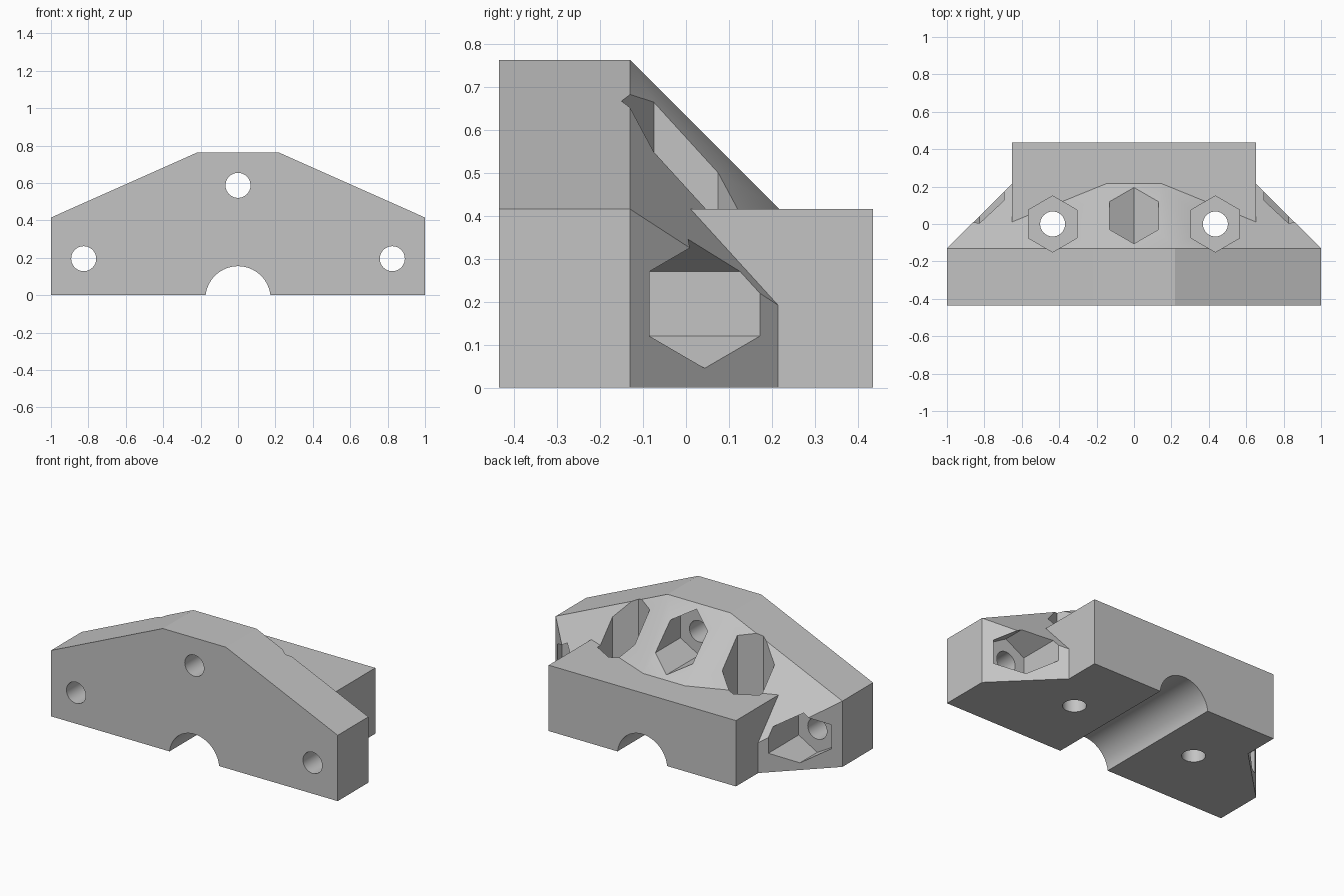
import bpy, bmesh, math
from mathutils import Matrix, Vector

if "Cube" in bpy.data.objects:
    bpy.data.objects.remove(bpy.data.objects["Cube"], do_unlink=True)

FRONT, SHOULDER, TAPER_END, BACK = -0.435, -0.13, 0.217, 0.435
BOLT, NUT = 0.067, 0.15


def make_object(name, bm):
    bmesh.ops.recalc_face_normals(bm, faces=bm.faces[:])
    mesh = bpy.data.meshes.new(name)
    bm.to_mesh(mesh)
    bm.free()
    obj = bpy.data.objects.new(name, mesh)
    bpy.context.collection.objects.link(obj)
    return obj


def prism(name, start, radius, length, sides, along_y):
    """Prism growing from start, upward or toward the back."""
    bm = bmesh.new()
    turn = Matrix.Rotation(-math.pi / 2, 4, 'X') if along_y else Matrix()
    place = Matrix.Translation(start) @ turn @ Matrix.Translation((0, 0, length / 2))
    bmesh.ops.create_cone(bm, cap_ends=True, segments=sides, radius1=radius,
                          radius2=radius, depth=length, matrix=place)
    return make_object(name, bm)


def combine(target, tool, operation):
    mod = target.modifiers.new(tool.name, 'BOOLEAN')
    mod.operation, mod.solver, mod.object = operation, 'EXACT', tool
    bpy.context.view_layer.objects.active = target
    bpy.ops.object.modifier_apply(modifier=mod.name)
    bpy.data.objects.remove(tool, do_unlink=True)


# Plate with a bevelled rear: hull of three mirrored cross-sections
bm = bmesh.new()
wide = [(1, 0), (1, 0.415), (0.22, 0.762)]
narrow = [(0.65, 0), (0.65, 0.19), (0.145, 0.415)]
for y, section in ((FRONT, wide), (SHOULDER, wide), (TAPER_END, narrow)):
    for x, z in section:
        for side in (-1, 1):
            bm.verts.new((side * x, y, z))
bmesh.ops.convex_hull(bm, input=bm.verts[:])
bmesh.ops.dissolve_limit(bm, angle_limit=0.01, verts=bm.verts[:], edges=bm.edges[:])
bracket = make_object("clamp_bracket", bm)

# Rear block
bm = bmesh.new()
bmesh.ops.create_cube(bm, size=1)
bmesh.ops.scale(bm, vec=(1.306, BACK + 0.2, 0.415), verts=bm.verts[:])
bmesh.ops.translate(bm, vec=Vector((0, (BACK - 0.2) / 2, 0.2075)), verts=bm.verts[:])
combine(bracket, make_object("rear_block", bm), 'UNION')

# Rod channel along the underside
combine(bracket, prism("rod_channel", (0, -1, -0.019), 0.174, 2, 64, True), 'DIFFERENCE')

# Horizontal bolt holes with nut pockets opening to the rear
for x, z in ((0, 0.587), (-0.825, 0.195), (0.825, 0.195)):
    combine(bracket, prism("bolt_hole", (x, -1, z), BOLT, 2, 32, True), 'DIFFERENCE')
    combine(bracket, prism("nut_pocket", (x, SHOULDER, z), NUT, 1, 6, True), 'DIFFERENCE')

# Vertical bolt holes with nut pockets opening upward
for x in (-0.435, 0.435):
    combine(bracket, prism("bolt_hole", (x, 0, -1), BOLT, 3, 32, False), 'DIFFERENCE')
    combine(bracket, prism("nut_pocket", (x, 0, 0.26), NUT, 1, 6, False), 'DIFFERENCE')

# Single plain grey
grey = bpy.data.materials.new("light_grey")
grey.use_nodes = True
colour = (0.55, 0.55, 0.55, 1)
grey.diffuse_color = colour
grey.node_tree.nodes["Principled BSDF"].inputs["Base Color"].default_value = colour
bracket.data.materials.clear()
bracket.data.materials.append(grey)
for face in bracket.data.polygons:
    face.material_index = 0

bpy.ops.object.select_all(action='DESELECT')
bracket.select_set(True)
bpy.context.view_layer.objects.active = bracket
bpy.ops.object.shade_smooth_by_angle(angle=math.radians(20))
